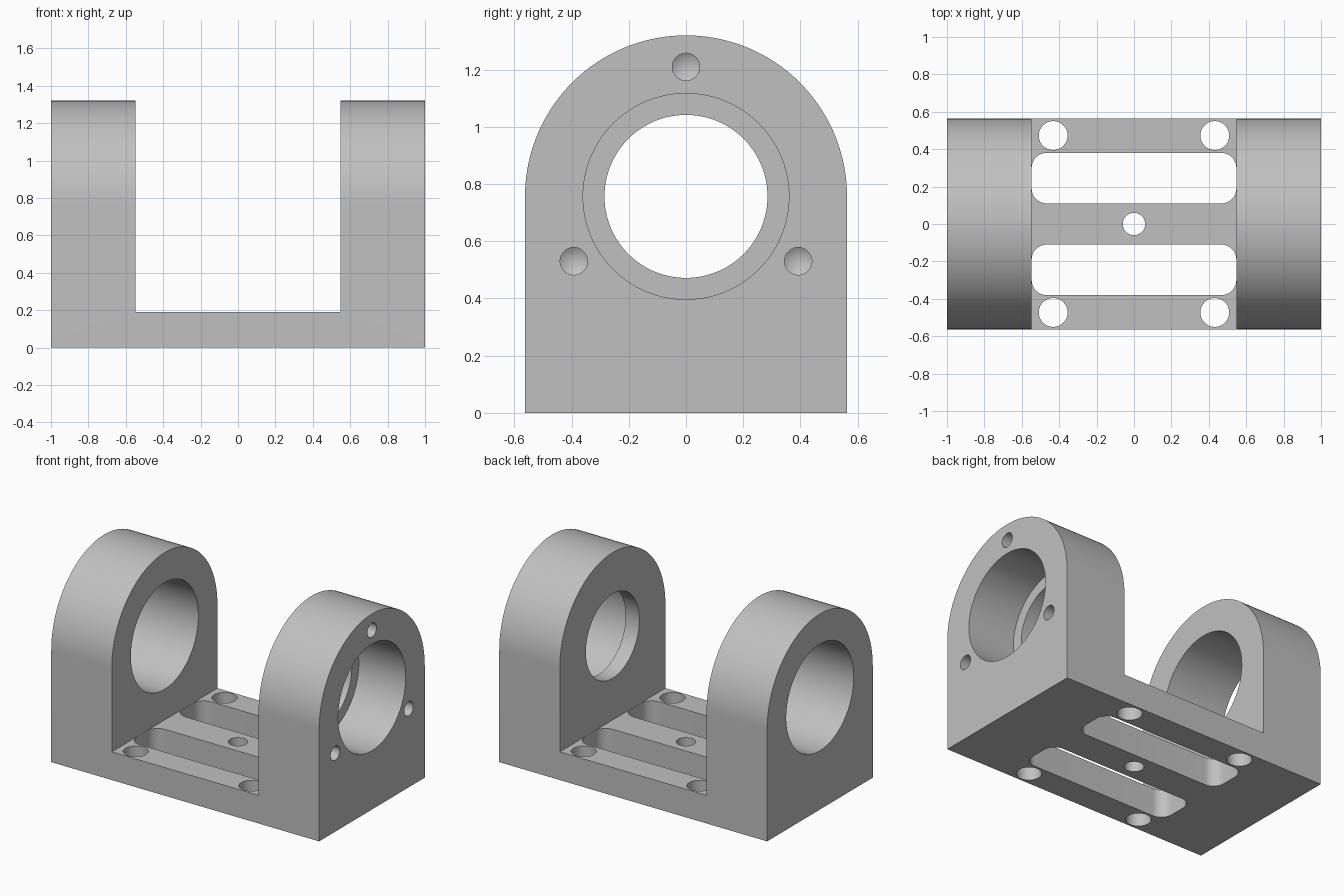
import bpy, bmesh, math
from mathutils import Vector

cube = bpy.data.objects.get("Cube")
if cube:
    bpy.data.objects.remove(cube, do_unlink=True)

HALF_W = 0.563      # half depth of the bracket
AXIS_Z = 0.757      # height of the bore axis
BASE_TOP = 0.19
INNER_X = 0.548     # inner faces of the two uprights


def arc(cx, cy, r, start=0, end=360, n=96):
    """Points along an arc; a full turn leaves out the repeated last point."""
    last = n if end - start == 360 else n + 1
    return [(cx + r * math.cos(math.radians(start + (end - start) * i / n)),
             cy + r * math.sin(math.radians(start + (end - start) * i / n)))
            for i in range(last)]


def rounded_rect(x0, x1, y0, y1, r):
    corners = [(x1 - r, y1 - r), (x0 + r, y1 - r), (x0 + r, y0 + r), (x1 - r, y0 + r)]
    return [p for i, (cx, cy) in enumerate(corners)
            for p in arc(cx, cy, r, 90 * i, 90 * i + 90, 12)]


def prism(name, outline, axis, lo, hi, tip=0):
    """Extrude an outline along x or z; tip adds a drill point at the low end."""
    def place(p, t):
        return Vector((t, *p)) if axis == "x" else Vector((*p, t))
    bm = bmesh.new()
    low = [bm.verts.new(place(p, lo)) for p in outline]
    high = [bm.verts.new(place(p, hi)) for p in outline]
    bottom = bm.faces.new(low[::-1])
    bm.faces.new(high)
    n = len(outline)
    for i in range(n):
        j = (i + 1) % n
        bm.faces.new((low[i], low[j], high[j], high[i]))
    if tip:
        apex = bmesh.ops.poke(bm, faces=[bottom])["verts"][0]
        apex.co -= place((0, 0), tip)
    mesh = bpy.data.meshes.new(name)
    bm.to_mesh(mesh)
    bm.free()
    obj = bpy.data.objects.new(name, mesh)
    bpy.context.collection.objects.link(obj)
    return obj


# Arched block that becomes the bracket
body = prism("bearing_bracket",
             [(-HALF_W, 0), (HALF_W, 0)] + arc(0, AXIS_Z, HALF_W, 0, 180),
             "x", -1, 1)

# Gap between the uprights
cutters = [prism("gap_cutter", [(-1, BASE_TOP), (1, BASE_TOP), (1, 2), (-1, 2)],
                 "x", -INNER_X, INNER_X)]

# Plain bore on the right, stepped bore with an inner lip on the left
for name, r, lo, hi in (("plain_bore", 0.36, -1.1, -0.4),
                        ("seat_bore", 0.36, 0.65, 1.1),
                        ("lip_bore", 0.285, 0.4, 0.8)):
    cutters.append(prism(name, arc(0, AXIS_Z, r), "x", lo, hi))

# Three blind screw holes around the stepped bore
for angle in (90, 210, 330):
    a = math.radians(angle)
    ring = arc(0.453 * math.cos(a), AXIS_Z + 0.453 * math.sin(a), 0.048, n=32)
    cutters.append(prism("screw_hole", ring, "x", 0.75, 1.1, tip=0.03))

# Base slots, mounting holes and centre hole
for side in (-1, 1):
    y0, y1 = sorted((side * 0.11, side * 0.38))
    cutters.append(prism("slot", rounded_rect(-0.547, 0.547, y0, y1, 0.08), "z", -0.1, 0.3))
    for end in (-1, 1):
        cutters.append(prism("mount_hole", arc(end * 0.432, side * 0.473, 0.077, n=48),
                             "z", -0.1, 0.3))
cutters.append(prism("centre_hole", arc(0, 0, 0.06, n=48), "z", -0.1, 0.3))

# Cut everything out of the body
bpy.ops.object.select_all(action="DESELECT")
bpy.context.view_layer.objects.active = body
body.select_set(True)
for cutter in cutters:
    cutter.hide_render = True
    mod = body.modifiers.new("cut", "BOOLEAN")
    mod.operation = "DIFFERENCE"
    mod.solver = "EXACT"
    mod.object = cutter
    bpy.ops.object.modifier_apply(modifier=mod.name)
    bpy.data.objects.remove(cutter, do_unlink=True)

# Single grey finish, smooth curves with crisp edges
grey = bpy.data.materials.new("light_grey_metal")
grey.use_nodes = True
colour = (0.53, 0.53, 0.53, 1)
grey.diffuse_color = colour
grey.node_tree.nodes["Principled BSDF"].inputs["Base Color"].default_value = colour
body.data.materials.clear()
body.data.materials.append(grey)
bpy.ops.object.shade_smooth_by_angle(angle=math.radians(30))
